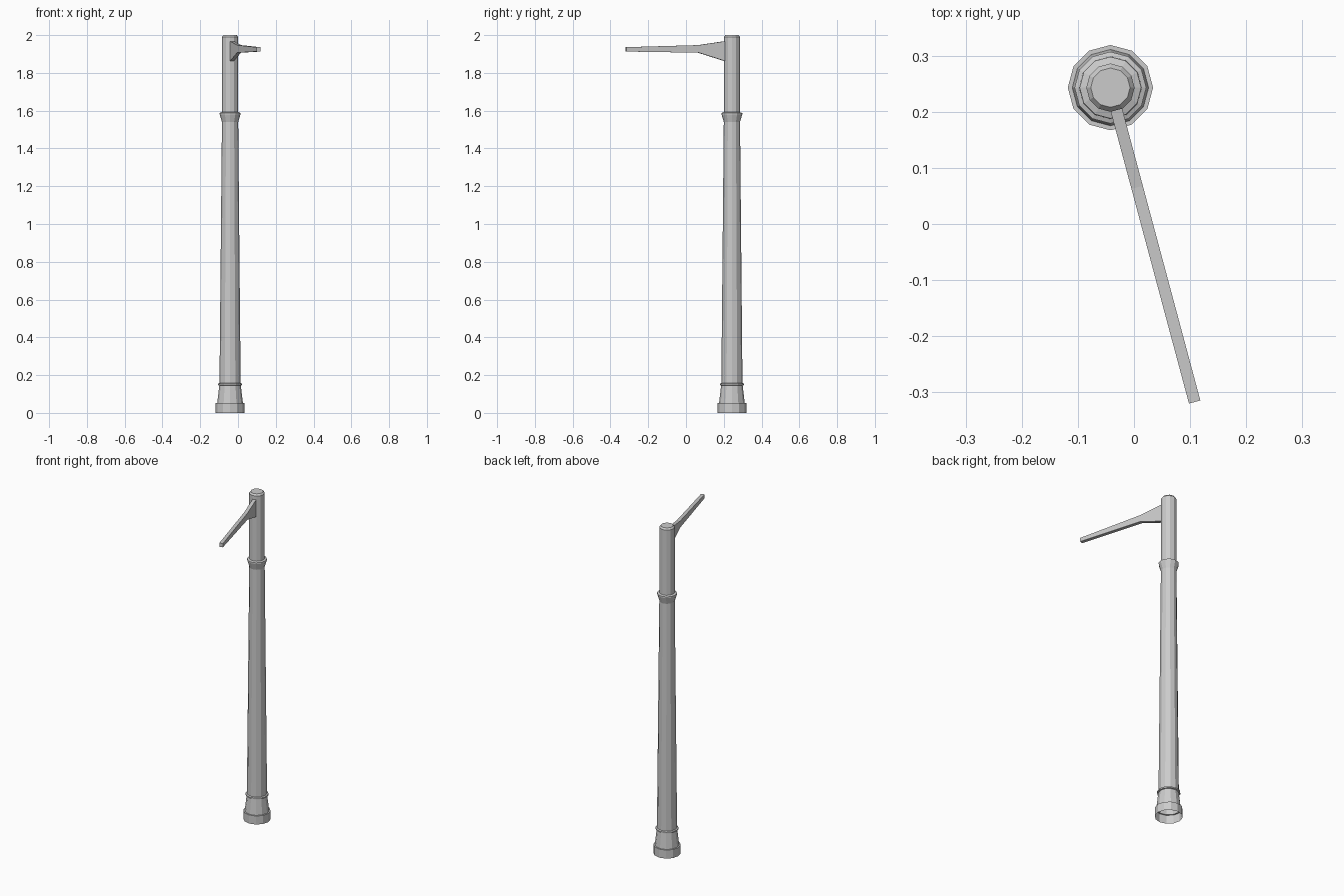
import bpy, bmesh, math
from mathutils import Vector

if "Cube" in bpy.data.objects:
    bpy.data.objects.remove(bpy.data.objects["Cube"])

CX, CY = -0.042, 0.243   # pole axis
SIDES = 12


def finish(name, bm, smooth=None):
    bmesh.ops.recalc_face_normals(bm, faces=bm.faces)
    mesh = bpy.data.meshes.new(name)
    bm.to_mesh(mesh)
    bm.free()
    obj = bpy.data.objects.new(name, mesh)
    bpy.context.collection.objects.link(obj)
    return obj


def lathe(name, profile, cap=False):
    """Twelve-sided turned part from (radius, z) points."""
    bm = bmesh.new()
    rings = []
    for r, z in profile:
        rings.append([bm.verts.new((CX + r * math.cos(a), CY + r * math.sin(a), z))
                      for a in (2 * math.pi * i / SIDES for i in range(SIDES))])
    for low, high in zip(rings, rings[1:]):
        for i in range(SIDES):
            j = (i + 1) % SIDES
            bm.faces.new((low[i], low[j], high[j], high[i]))
    if cap:
        bm.faces.new(rings[-1])
    return finish(name, bm)


# Pole: open-bottomed plinth, collar ring, tapered shaft, flared collar, upper tube
lathe("lamp_pole", [
    (0.076, 0.0), (0.076, 0.052), (0.068, 0.052), (0.057, 0.145),
    (0.064, 0.147), (0.064, 0.155), (0.056, 0.158), (0.043, 1.54),
    (0.055, 1.58), (0.055, 1.588), (0.043, 1.592), (0.043, 1.99),
    (0.035, 2.0)], cap=True)

# Bracket arm: side profile (distance from axis, z) given thickness, turned 15 degrees
arm_profile = [(0.037, 1.862), (0.184, 1.907), (0.58, 1.913),
               (0.58, 1.936), (0.184, 1.947), (0.037, 1.968)]
angle = math.radians(15)
along = Vector((math.sin(angle), -math.cos(angle), 0))
across = Vector((math.cos(angle), math.sin(angle), 0))
bm = bmesh.new()
sides = [[bm.verts.new(Vector((CX, CY, z)) + along * d + across * s)
          for d, z in arm_profile] for s in (-0.0105, 0.0105)]
n = len(arm_profile)
for side in sides:
    for quad in ((0, 1, 4, 5), (1, 2, 3, 4)):
        bm.faces.new([side[i] for i in quad])
for i in range(n):
    j = (i + 1) % n
    bm.faces.new((sides[0][i], sides[0][j], sides[1][j], sides[1][i]))
finish("bracket_arm", bm)
